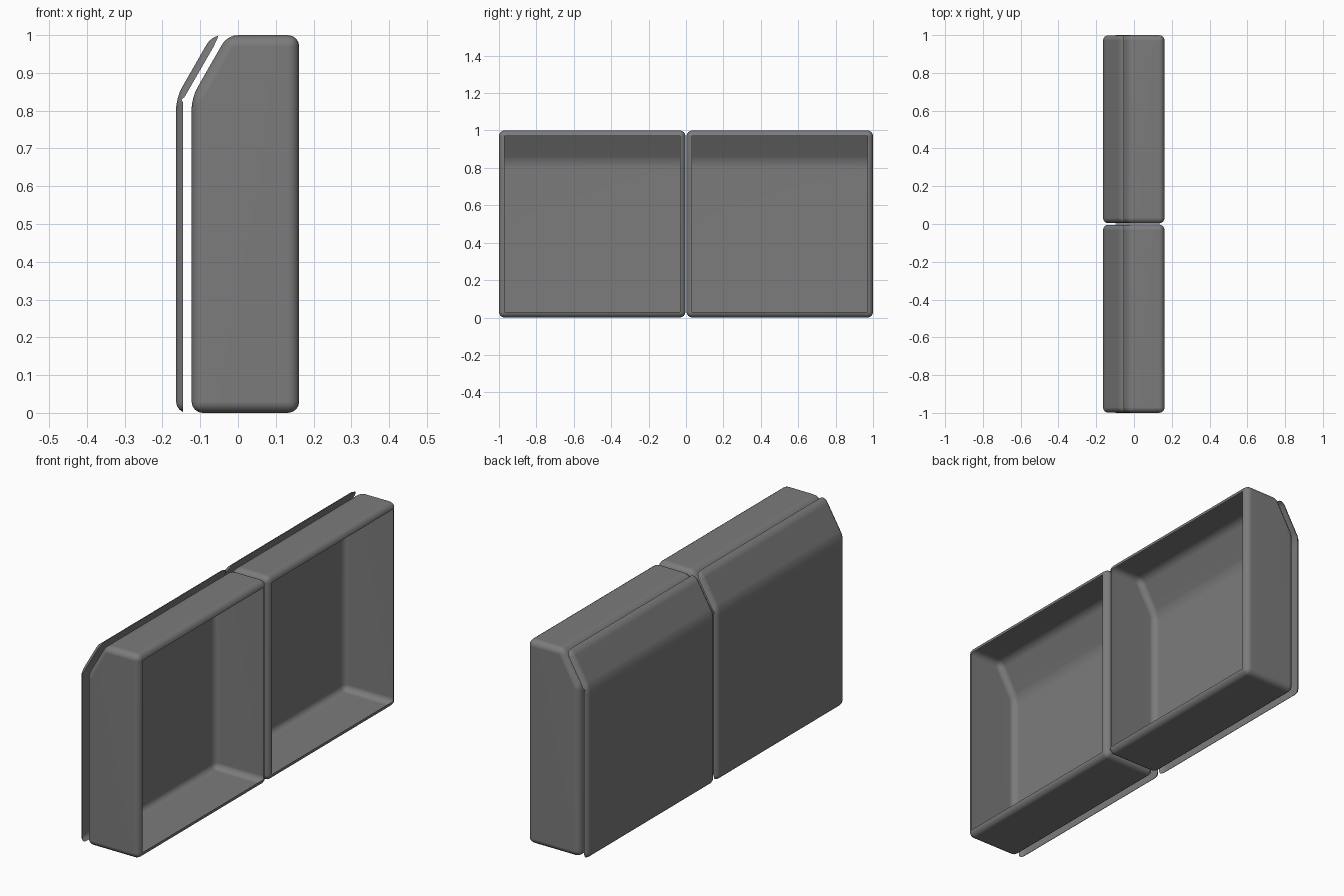
import bpy, bmesh
from mathutils import Vector

cube = bpy.data.objects.get("Cube")
if cube:
    bpy.data.objects.remove(cube, do_unlink=True)

grey = bpy.data.materials.new("mid grey")
grey.use_nodes = True
colour = (0.2, 0.2, 0.2, 1)
grey.diffuse_color = colour
grey.node_tree.nodes["Principled BSDF"].inputs["Base Color"].default_value = colour

BACK, OPEN = -0.123, 0.162      # x of the closed wall and of the open side
SLOPE_Z, SLOPE_X = 0.834, -0.028
BEVEL = 0.03
PANEL_SHIFT = -0.041


def rounded_case(y0, y1):
    """Prism with a sloped upper edge and all edges rounded."""
    bm = bmesh.new()
    profile = [(BACK, 0), (OPEN, 0), (OPEN, 1), (SLOPE_X, 1), (BACK, SLOPE_Z)]
    face = bm.faces.new([bm.verts.new((x, y0, z)) for x, z in profile])
    grown = bmesh.ops.extrude_face_region(bm, geom=[face])["geom"]
    moved = [g for g in grown if isinstance(g, bmesh.types.BMVert)]
    bmesh.ops.translate(bm, verts=moved, vec=(0, y1 - y0, 0))
    bmesh.ops.recalc_face_normals(bm, faces=bm.faces)
    bmesh.ops.bevel(bm, geom=bm.edges[:], offset=BEVEL, segments=4,
                    profile=0.5, affect='EDGES')
    return bm


def finish(bm, name):
    mesh = bpy.data.meshes.new(name)
    bm.to_mesh(mesh)
    bm.free()
    mesh.materials.append(grey)
    obj = bpy.data.objects.new(name, mesh)
    bpy.context.collection.objects.link(obj)
    bpy.ops.object.select_all(action='DESELECT')
    obj.select_set(True)
    bpy.context.view_layer.objects.active = obj
    bpy.ops.object.shade_smooth_by_angle()
    # Keep the large walls flat and shade only the rounded edges
    normals = obj.modifiers.new("flat walls", 'WEIGHTED_NORMAL')
    normals.keep_sharp = True


# Inward direction of the sloped wall
slope = Vector((SLOPE_X - BACK, 0, 1 - SLOPE_Z)).normalized()
inward = Vector((slope.z, 0, -slope.x))
slope_base = Vector((BACK, 0, SLOPE_Z))


def depth(v):
    return min(v.co.x - BACK, (v.co - slope_base).dot(inward))


for side, y0, y1 in (("right", -1, -0.003), ("left", 0.003, 1)):
    # Thin case, open on one side with a rolled rim
    case = rounded_case(y0, y1)
    mouth = [f for f in case.faces if all(v.co.x > OPEN - 0.001 for v in f.verts)]
    bmesh.ops.delete(case, geom=mouth, context='FACES')
    finish(case, "case_" + side)

    # Shallow cover panel following the closed wall and the slope
    panel = rounded_case(y0, y1)
    extra = [f for f in panel.faces if any(depth(v) > 0.02 for v in f.verts)]
    bmesh.ops.delete(panel, geom=extra, context='FACES')
    bmesh.ops.translate(panel, verts=panel.verts, vec=(PANEL_SHIFT, 0, 0))
    finish(panel, "cover_panel_" + side)
